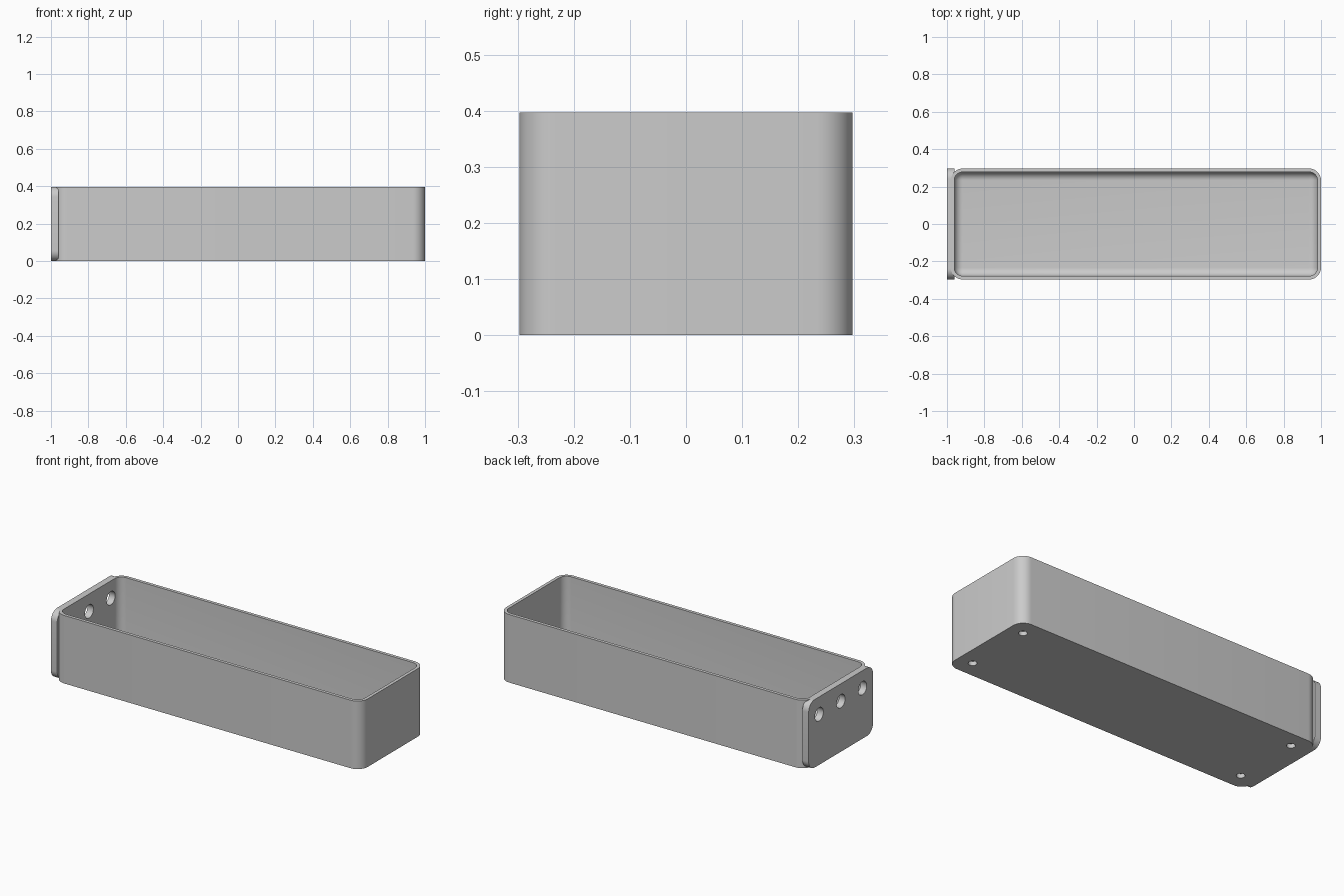
import bpy, bmesh, math
from mathutils import Matrix, Vector

if "Cube" in bpy.data.objects:
    bpy.data.objects.remove(bpy.data.objects["Cube"])

H, HALF_Y = 0.397, 0.297      # height and half depth

grey = bpy.data.materials.new("plain grey")
grey.use_nodes = True
colour = (0.6, 0.6, 0.6, 1)
grey.diffuse_color = colour
grey.node_tree.nodes["Principled BSDF"].inputs["Base Color"].default_value = colour


def add_object(name, bm):
    bmesh.ops.recalc_face_normals(bm, faces=bm.faces)
    mesh = bpy.data.meshes.new(name)
    bm.to_mesh(mesh)
    bm.free()
    obj = bpy.data.objects.new(name, mesh)
    bpy.context.collection.objects.link(obj)
    mesh.materials.append(grey)
    return obj


def rounded_block(name, low, high, radius, pick):
    """Block between two corners, with the edges chosen by pick rounded."""
    low, high = Vector(low), Vector(high)
    bm = bmesh.new()
    bmesh.ops.create_cube(bm, size=1)
    bmesh.ops.scale(bm, vec=high - low, verts=bm.verts)
    bmesh.ops.translate(bm, vec=(low + high) / 2, verts=bm.verts)
    edges = [e for e in bm.edges if pick(e.verts[0].co, e.verts[1].co)]
    bmesh.ops.bevel(bm, geom=edges, offset=radius, segments=10,
                    profile=0.5, affect='EDGES')
    return add_object(name, bm)


def cylinder(name, centre, radius, depth, rotation=Matrix()):
    bm = bmesh.new()
    bmesh.ops.create_cone(bm, cap_ends=True, segments=32, radius1=radius,
                          radius2=radius, depth=depth,
                          matrix=Matrix.Translation(centre) @ rotation)
    return add_object(name, bm)


def combine(target, other, operation):
    mod = target.modifiers.new(operation.lower(), 'BOOLEAN')
    mod.operation, mod.solver, mod.object = operation, 'EXACT', other
    bpy.context.view_layer.objects.active = target
    bpy.ops.object.modifier_apply(modifier=mod.name)
    bpy.data.objects.remove(other)


def upright(a, b):
    return abs(a.z - b.z) > 0.1


def along_x(a, b):
    return abs(a.x - b.x) > 0.01


# Tray body with rounded upright corners
tray = rounded_block("tray", (-0.98, -HALF_Y, 0), (1, HALF_Y, H), 0.065, upright)

# Mounting plate on the end
plate = rounded_block("end_plate", (-1, -HALF_Y, 0), (-0.96, HALF_Y, H), 0.055, along_x)
combine(tray, plate, 'UNION')

# Hollow with rounded corners and a filleted floor
hollow = rounded_block("hollow", (-0.961, 0.019 - HALF_Y, 0.04),
                       (0.981, HALF_Y - 0.019, 0.6), 0.045,
                       lambda a, b: upright(a, b) or max(a.z, b.z) < 0.1)
combine(tray, hollow, 'DIFFERENCE')

# Three holes through the end plate
for y in (-0.2, 0, 0.2):
    combine(tray, cylinder("plate_hole", (-0.98, y, 0.295), 0.039, 0.2,
                           Matrix.Rotation(math.pi / 2, 4, 'Y')), 'DIFFERENCE')

# Four blind holes under the floor
for x in (-0.88, 0.91):
    for y in (-0.2, 0.2):
        combine(tray, cylinder("foot_hole", (x, y, 0), 0.023, 0.05), 'DIFFERENCE')

bpy.ops.object.select_all(action='DESELECT')
tray.select_set(True)
bpy.context.view_layer.objects.active = tray
bpy.ops.object.shade_smooth_by_angle(angle=math.radians(30))
